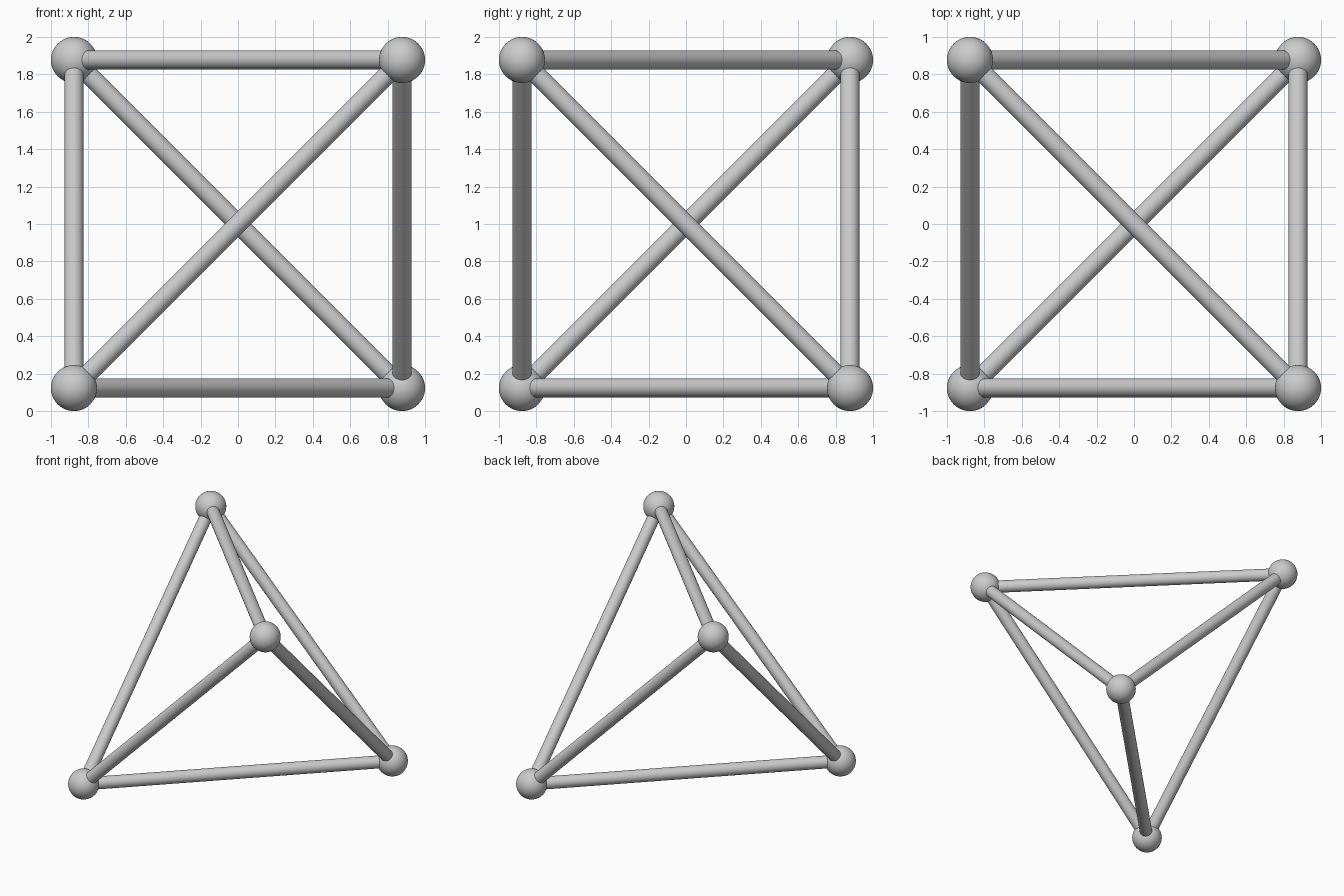
import bpy
from itertools import combinations
from mathutils import Vector

if "Cube" in bpy.data.objects:
    bpy.data.objects.remove(bpy.data.objects["Cube"])

A = 0.877        # half distance between joint centres
BALL_R = 0.123
ROD_R = 0.051


def smooth(name):
    obj = bpy.context.object
    obj.name = name
    bpy.ops.object.shade_smooth_by_angle()


# Tetrahedron corners = alternate corners of a cube
corners = [Vector((x * A, y * A, 1 + z * A))
           for x, y, z in ((-1, -1, -1), (1, 1, -1), (1, -1, 1), (-1, 1, 1))]

# Ball joints
for i, c in enumerate(corners):
    bpy.ops.mesh.primitive_uv_sphere_add(segments=48, ring_count=24,
                                         radius=BALL_R, location=c)
    smooth(f"ball_joint_{i + 1}")

# Rods along all six edges
for i, (a, b) in enumerate(combinations(corners, 2)):
    d = b - a
    bpy.ops.mesh.primitive_cylinder_add(
        vertices=32, radius=ROD_R, depth=d.length, location=(a + b) / 2,
        rotation=d.to_track_quat('Z', 'Y').to_euler())
    smooth(f"rod_{i + 1}")
